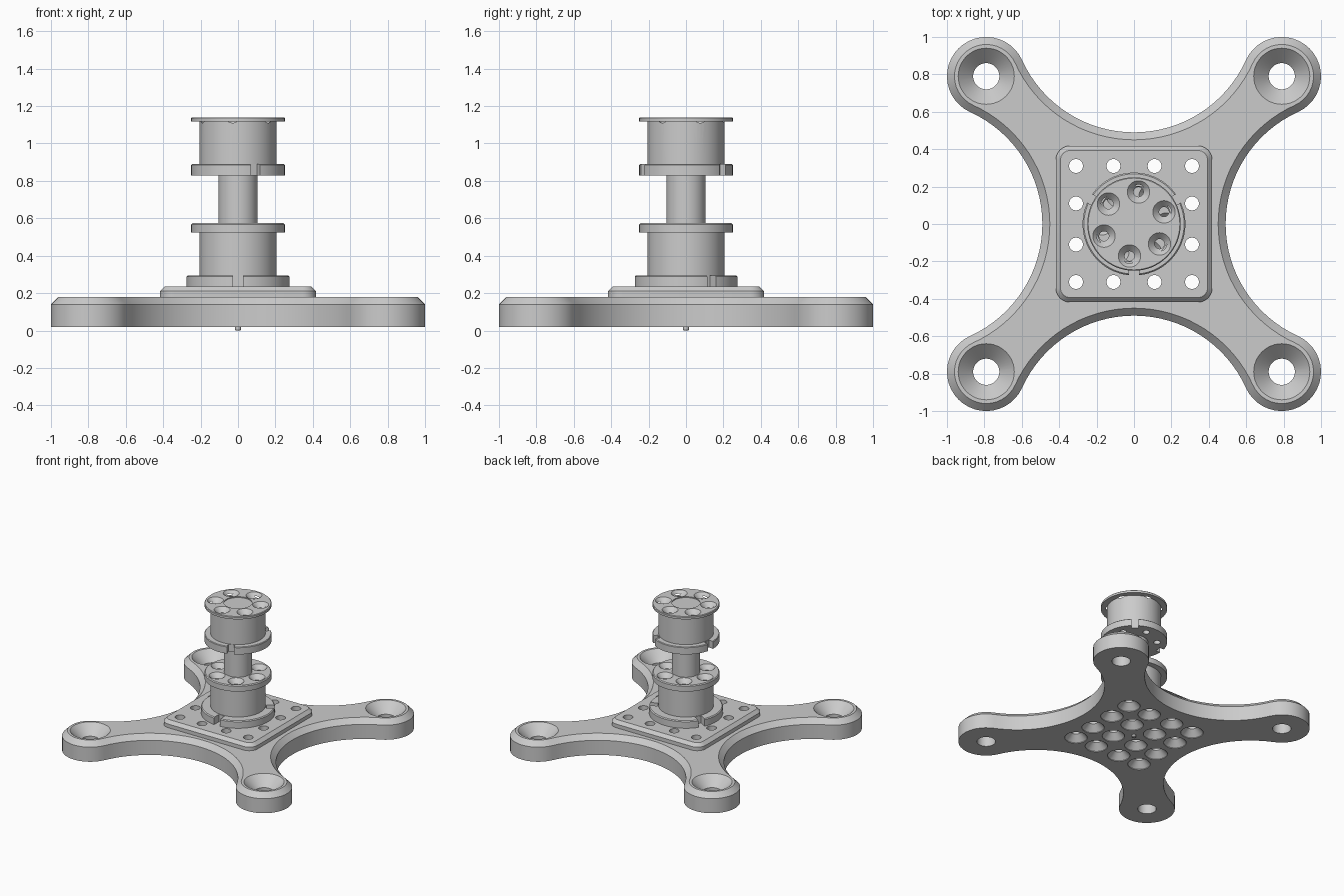
import bpy, bmesh
from math import sin, cos, radians, degrees, atan2, hypot, pi
from mathutils import Matrix

if "Cube" in bpy.data.objects:
    bpy.data.objects.remove(bpy.data.objects["Cube"])


def make(name, bm):
    bmesh.ops.recalc_face_normals(bm, faces=bm.faces)
    me = bpy.data.meshes.new(name)
    bm.to_mesh(me)
    bm.free()
    ob = bpy.data.objects.new(name, me)
    bpy.context.collection.objects.link(ob)
    return ob


def loft(bm, loops):
    """Skin a stack of equal-length 3D loops and cap both ends."""
    rings = [[bm.verts.new(p) for p in loop] for loop in loops]
    n = len(rings[0])
    for a, b in zip(rings, rings[1:]):
        for i in range(n):
            j = (i + 1) % n
            bm.faces.new((a[i], a[j], b[j], b[i]))
    bm.faces.new(rings[0][::-1])
    bm.faces.new(rings[-1])


def lathe(bm, profile, x=0, y=0, seg=64):
    """Round solid from (radius, z) pairs."""
    loft(bm, [[(x + r * cos(2 * pi * i / seg), y + r * sin(2 * pi * i / seg), z)
               for i in range(seg)] for r, z in profile])


def cut(ob, bm):
    """Subtract the solids in bm from ob."""
    cutter = make("cutter", bm)
    cutter.hide_render = True
    m = ob.modifiers.new("cut", 'BOOLEAN')
    m.operation, m.solver, m.object = 'DIFFERENCE', 'EXACT', cutter
    bpy.context.view_layer.objects.active = ob
    bpy.ops.object.modifier_apply(modifier=m.name)
    bpy.data.objects.remove(cutter)


def smooth(ob):
    bpy.ops.object.select_all(action='DESELECT')
    ob.select_set(True)
    bpy.context.view_layer.objects.active = ob
    bpy.ops.object.shade_smooth_by_angle(angle=radians(25))


def arc(cx, cy, r, a0, a1, n):
    return [(cx + r * cos(radians(a0 + (a1 - a0) * i / n)),
             cy + r * sin(radians(a0 + (a1 - a0) * i / n))) for i in range(n + 1)]


def four_fold(pts):
    out = []
    for x, y in [(1, 0), (0, 1), (-1, 0), (0, -1)]:
        out += [(px * x - py * y, px * y + py * x) for px, py in pts]
    return out


LUG, R_LUG, WAIST = 0.79, 0.21, 0.49
# Centre of the concave arc that is tangent to the two neighbouring lugs
C = (2 * LUG**2 - (WAIST - R_LUG)**2) / (2 * LUG - 2 * (WAIST - R_LUG))
T = degrees(atan2(C - LUG, LUG))


def base_outline(inset, z):
    pts = arc(LUG, LUG, R_LUG - inset, -90 + T, 180 - T, 24)
    pts += arc(0, C, C - WAIST + inset, -T, -180 + T, 32)[1:-1]
    return [(x, y, z) for x, y in four_fold(pts)]


def plate_outline(inset, z):
    r = 0.075
    return [(x, y, z) for x, y in
            four_fold(arc(0.418 - r, 0.418 - r, r - inset, 0, 90, 8))]


# Four-armed base with bevelled top edge
bm = bmesh.new()
loft(bm, [base_outline(0, 0.02), base_outline(0, 0.14), base_outline(0.04, 0.18)])
base = make("base", bm)

# Raised square mounting plate
bm = bmesh.new()
loft(bm, [plate_outline(0, 0.175), plate_outline(0, 0.21), plate_outline(0.025, 0.235)])
plate = make("mounting_plate", bm)

# Countersunk lug holes
bm = bmesh.new()
for sx in (-1, 1):
    for sy in (-1, 1):
        lathe(bm, [(0.07, 0), (0.07, 0.10), (0.15, 0.18), (0.15, 0.25)],
              sx * LUG, sy * LUG, 48)
cut(base, bm)

# Grid of bolt holes, countersunk from below
grid = (-0.31, -0.11, 0.11, 0.31)
for ob in (base, plate):
    bm = bmesh.new()
    for x in grid:
        for y in grid:
            lathe(bm, [(0.085, -0.02), (0.085, 0.025), (0.037, 0.073), (0.037, 0.3)], x, y, 32)
    cut(ob, bm)


def spool(name, profile, top, flange_z, turn):
    """Flanged drum with three notches in the lower flange and six screw holes."""
    bm = bmesh.new()
    lathe(bm, profile)
    ob = make(name, bm)
    bm = bmesh.new()
    z0, z1 = flange_z
    for k in range(3):
        m = (Matrix.Rotation(radians(turn - 90 + 120 * k), 4, 'Z')
             @ Matrix.Translation((0.31, 0, (z0 + z1) / 2))
             @ Matrix.Diagonal((0.2, 0.052, z1 - z0 + 0.02, 1)))
        bmesh.ops.create_cube(bm, size=1, matrix=m)
    cut(ob, bm)
    bm = bmesh.new()
    for k in range(6):
        a = radians(turn + 60 * k)
        lathe(bm, [(0.026, z0 - 0.05), (0.026, top - 0.036), (0.06, top), (0.06, top + 0.03)],
              0.173 * cos(a), 0.173 * sin(a), 32)
    cut(ob, bm)
    return ob


lower = spool("lower_spool",
              [(0.275, 0.235), (0.275, 0.288), (0.268, 0.295), (0.205, 0.295),
               (0.205, 0.525), (0.25, 0.525), (0.25, 0.568), (0.243, 0.575)],
              0.575, (0.235, 0.295), 0)
upper = spool("upper_spool",
              [(0.25, 0.83), (0.25, 0.885), (0.245, 0.89), (0.205, 0.89), (0.205, 1.118),
               (0.25, 1.118), (0.25, 1.135), (0.245, 1.14), (0.105, 1.14), (0.105, 1.132)],
              1.14, (0.83, 0.89), 22)

# Shaft joining the spools
bm = bmesh.new()
lathe(bm, [(0.105, 0.57), (0.105, 0.835)])
shaft = make("shaft", bm)

# Small pin under the base
bm = bmesh.new()
lathe(bm, [(0.012, 0), (0.015, 0.004), (0.015, 0.03)], seg=16)
pin = make("bottom_pin", bm)

for ob in (base, plate, lower, upper, shaft, pin):
    smooth(ob)
